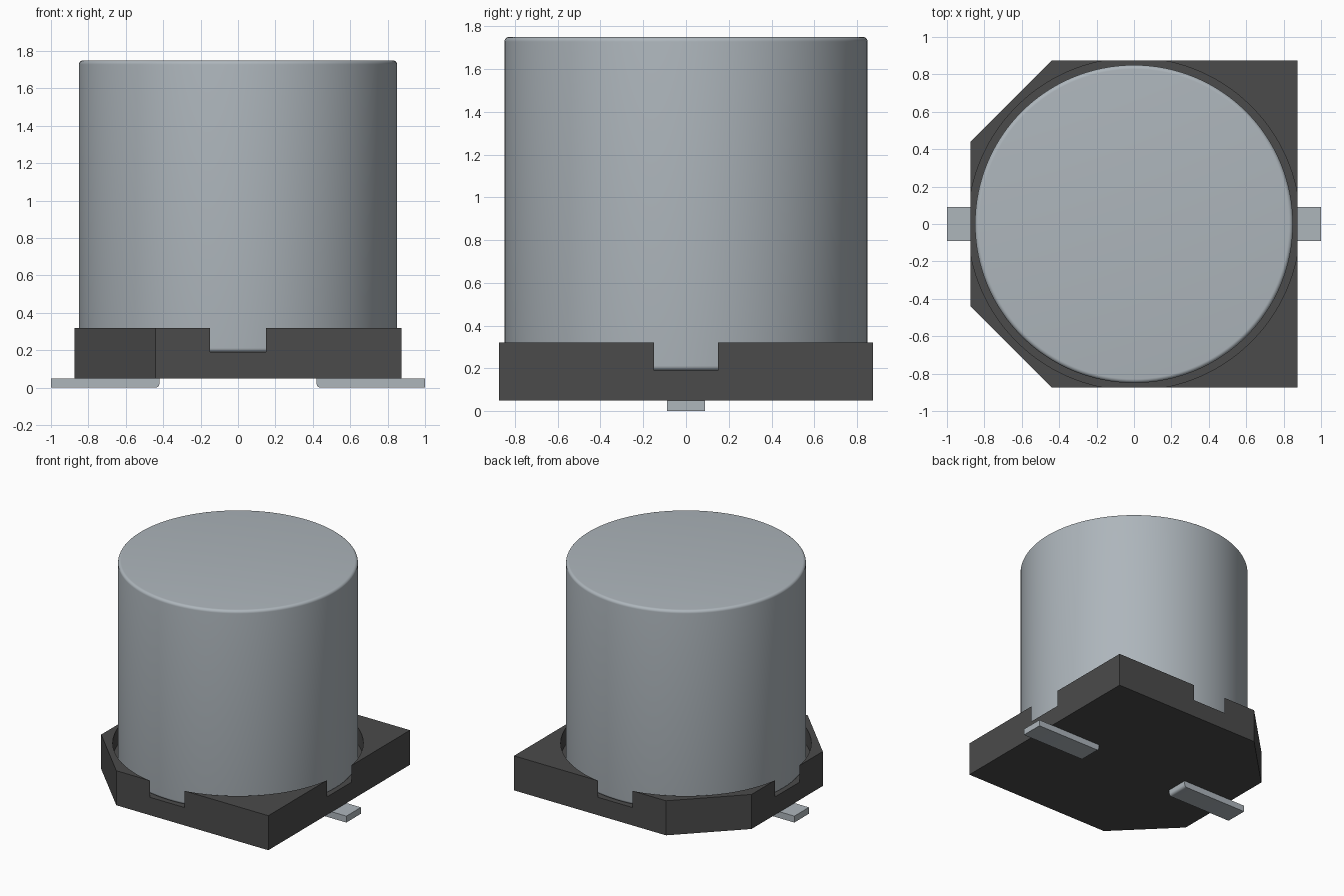
import bpy, bmesh, math

cube = bpy.data.objects.get("Cube")
if cube:
    bpy.data.objects.remove(cube, do_unlink=True)


def material(name, rgb, metallic=0.0):
    m = bpy.data.materials.new(name)
    m.use_nodes = True
    m.diffuse_color = (*rgb, 1)
    bsdf = m.node_tree.nodes["Principled BSDF"]
    bsdf.inputs["Base Color"].default_value = (*rgb, 1)
    bsdf.inputs["Roughness"].default_value = 0.5
    return m


def extrude_outline(name, points, offset, mat=None):
    """Make a solid from a closed outline, swept along a vector."""
    bm = bmesh.new()
    face = bm.faces.new([bm.verts.new(p) for p in points])
    swept = bmesh.ops.extrude_face_region(bm, geom=[face])["geom"]
    bmesh.ops.translate(bm, vec=offset, verts=[v for v in swept if isinstance(v, bmesh.types.BMVert)])
    bmesh.ops.recalc_face_normals(bm, faces=bm.faces)
    return finish(name, bm, mat)


def finish(name, bm, mat):
    mesh = bpy.data.meshes.new(name)
    bm.to_mesh(mesh)
    bm.free()
    obj = bpy.data.objects.new(name, mesh)
    bpy.context.collection.objects.link(obj)
    if mat:
        mesh.materials.append(mat)
    return obj


def smooth(obj, angle):
    bpy.ops.object.select_all(action='DESELECT')
    obj.select_set(True)
    bpy.context.view_layer.objects.active = obj
    bpy.ops.object.shade_smooth_by_angle(angle=math.radians(angle))


metal = material("brushed aluminium", (0.42, 0.465, 0.50))
plastic = material("black plastic", (0.07, 0.07, 0.07))

HALF, CHAMFER = 0.875, 0.435      # base half width, corner cut
BASE_Z, FLOOR_Z, RIM_Z = 0.05, 0.19, 0.32
CAN_R, CAN_TOP, FILLET = 0.85, 1.75, 0.022

# Base plate with two cut corners on the right side
inner = HALF - CHAMFER
outline = [(HALF, -HALF), (HALF, HALF), (-inner, HALF), (-HALF, inner),
           (-HALF, -inner), (-inner, -HALF)]
base = extrude_outline("base_plate", [(x, y, BASE_Z) for x, y in outline],
                       (0, 0, RIM_Z - BASE_Z), plastic)

# Round seat, wider than the plate, so it opens a notch in each side
seat_r = math.hypot(HALF, 0.15)
ring = [2 * math.pi * (i + 0.5) / 128 for i in range(128)]
cutter = extrude_outline("seat_cutter",
                         [(seat_r * math.cos(a), seat_r * math.sin(a), FLOOR_Z) for a in ring],
                         (0, 0, 0.4))
cutter.hide_render = True
cut = base.modifiers.new("seat", 'BOOLEAN')
cut.operation, cut.solver, cut.object = 'DIFFERENCE', 'EXACT', cutter
bpy.context.view_layer.objects.active = base
bpy.ops.object.modifier_apply(modifier=cut.name)
bpy.data.objects.remove(cutter, do_unlink=True)
smooth(base, 20)

# Can, turned from a half profile with rounded rims
arc = [math.radians(15 * i) for i in range(7)]
profile = [(CAN_R - FILLET + FILLET * math.sin(a), FLOOR_Z + FILLET - FILLET * math.cos(a)) for a in arc]
profile += [(CAN_R - FILLET + FILLET * math.cos(a), CAN_TOP - FILLET + FILLET * math.sin(a)) for a in arc]
bm = bmesh.new()
verts = [bm.verts.new((r, 0, z)) for r, z in profile]
edges = [bm.edges.new(pair) for pair in zip(verts, verts[1:])]
bmesh.ops.spin(bm, geom=verts + edges, cent=(0, 0, 0), axis=(0, 0, 1),
               angle=2 * math.pi, steps=128)
bmesh.ops.remove_doubles(bm, verts=bm.verts, dist=0.0005)
bmesh.ops.holes_fill(bm, edges=[e for e in bm.edges if e.is_boundary], sides=0)
bmesh.ops.recalc_face_normals(bm, faces=bm.faces)
smooth(finish("can", bm, metal), 30)

# Flat leads with a rounded lower inner edge
IN, OUT, R = 0.42, 1.0, 0.02
for name, side in (("left_lead", 1), ("right_lead", -1)):
    shape = [(OUT, 0), (OUT, BASE_Z), (IN, BASE_Z)]
    shape += [(IN + R - R * math.cos(a), R - R * math.sin(a)) for a in arc[::2]]
    lead = extrude_outline(name, [(side * x, -0.09, z) for x, z in shape], (0, 0.18, 0), metal)
    smooth(lead, 35)
